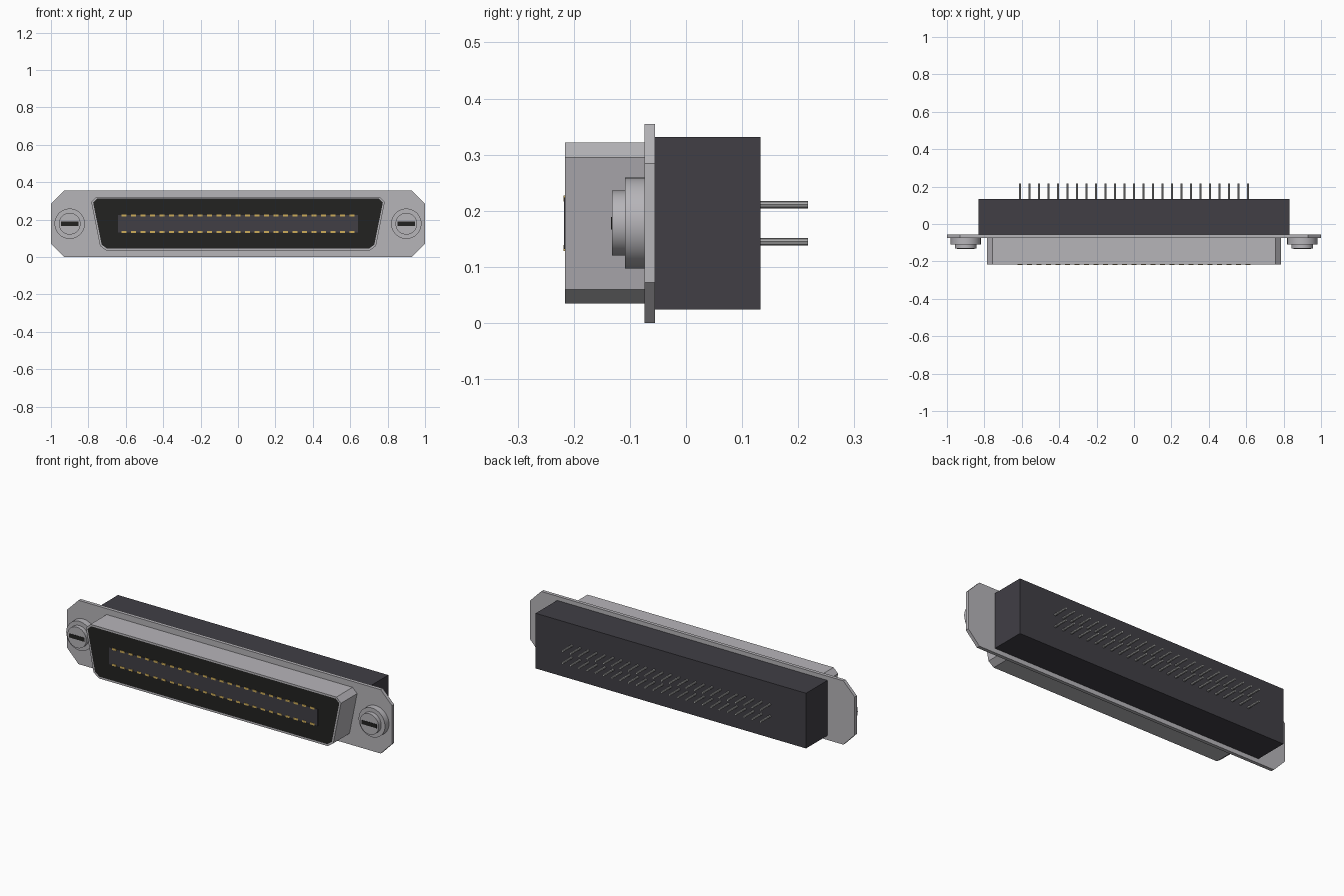
import bpy, bmesh, math
from mathutils import Matrix, Vector

cube = bpy.data.objects.get("Cube")
if cube:
    bpy.data.objects.remove(cube, do_unlink=True)


def material(name, color):
    mat = bpy.data.materials.new(name)
    mat.use_nodes = True
    mat.diffuse_color = (*color, 1)
    bsdf = next(n for n in mat.node_tree.nodes if n.type == 'BSDF_PRINCIPLED')
    bsdf.inputs["Base Color"].default_value = (*color, 1)
    return mat


metal = material("grey metal", (0.47, 0.46, 0.485))
plastic = material("dark grey plastic", (0.052, 0.049, 0.06))
black = material("black insert", (0.016, 0.016, 0.015))
gold = material("gold contacts", (0.62, 0.42, 0.10))
tin = material("pin metal", (0.40, 0.40, 0.40))


def finish(bm, name, *mats):
    bmesh.ops.recalc_face_normals(bm, faces=bm.faces)
    mesh = bpy.data.meshes.new(name)
    bm.to_mesh(mesh)
    bm.free()
    for mat in mats:
        mesh.materials.append(mat)
    obj = bpy.data.objects.new(name, mesh)
    bpy.context.collection.objects.link(obj)
    return obj


def add_prism(bm, profile, front, back):
    """Extrude an x-z outline along y; returns the front face."""
    face = bm.faces.new([bm.verts.new((x, front, z)) for x, z in profile])
    result = bmesh.ops.extrude_face_region(bm, geom=[face], use_keep_orig=True)
    verts = [v for v in result["geom"] if isinstance(v, bmesh.types.BMVert)]
    bmesh.ops.translate(bm, verts=verts, vec=(0, back - front, 0))
    return face


def mirrored(half):
    return half + [(-x, z) for x, z in reversed(half)]


def rect(x, z, w, h):
    return [(x - w / 2, z - h / 2), (x + w / 2, z - h / 2),
            (x + w / 2, z + h / 2), (x - w / 2, z + h / 2)]


def add_cylinder(bm, x, z, radius, front, back, sides):
    turn = Matrix.Translation((x, (front + back) / 2, z)) @ Matrix.Rotation(math.pi / 2, 4, 'X')
    bmesh.ops.create_cone(bm, cap_ends=True, segments=sides, radius1=radius,
                          radius2=radius, depth=back - front, matrix=turn)


MID = 0.178
PITCH = 0.0508
COLUMNS = [(i - 12) * PITCH for i in range(25)]

# Mounting flange with clipped corners
bm = bmesh.new()
add_prism(bm, mirrored([(0.93, 0), (1, 0.072), (1, 0.284), (0.93, 0.355)]), -0.074, -0.055)
finish(bm, "mounting_flange", metal)

# Rear housing block
bm = bmesh.new()
add_prism(bm, rect(0, MID, 1.664, 0.307), -0.055, 0.133)
finish(bm, "rear_housing", plastic)

# D-shaped metal shell with the black insert filling its mouth
bm = bmesh.new()
mouth = add_prism(bm, mirrored([(0.705, 0.035), (0.738, 0.06), (0.785, 0.295), (0.757, 0.322)]),
                  -0.216, -0.074)
bmesh.ops.recalc_face_normals(bm, faces=bm.faces)
bmesh.ops.inset_region(bm, faces=[mouth], thickness=0.011)
mouth.material_index = 1
finish(bm, "connector_shell", metal, black)

# Central tongue
bm = bmesh.new()
add_prism(bm, rect(0, MID, 1.285, 0.092), -0.217, -0.21)
finish(bm, "contact_tongue", plastic)

# Gold contacts along both edges of the tongue
bm = bmesh.new()
for x in COLUMNS:
    for z in (0.134, 0.222):
        add_prism(bm, rect(x, z, 0.026, 0.011), -0.2185, -0.212)
finish(bm, "gold_contacts", gold)

# Solder pins at the back
bm = bmesh.new()
for x in COLUMNS:
    for z in (0.145, 0.211):
        add_cylinder(bm, x, z, 0.0065, 0.13, 0.217, 8)
finish(bm, "solder_pins", tin)

# Stepped screws with dark slots
for side, name in ((-1, "right"), (1, "left")):
    bm = bmesh.new()
    add_cylinder(bm, side * 0.9, MID, 0.081, -0.109, -0.07, 48)
    add_cylinder(bm, side * 0.9, MID, 0.058, -0.132, -0.105, 48)
    screw = finish(bm, name + "_screw", metal)
    bpy.ops.object.select_all(action='DESELECT')
    screw.select_set(True)
    bpy.context.view_layer.objects.active = screw
    bpy.ops.object.shade_smooth_by_angle(angle=math.radians(30))
    bm = bmesh.new()
    add_prism(bm, rect(side * 0.9, MID, 0.095, 0.022), -0.1335, -0.13)
    finish(bm, name + "_screw_slot", black)
